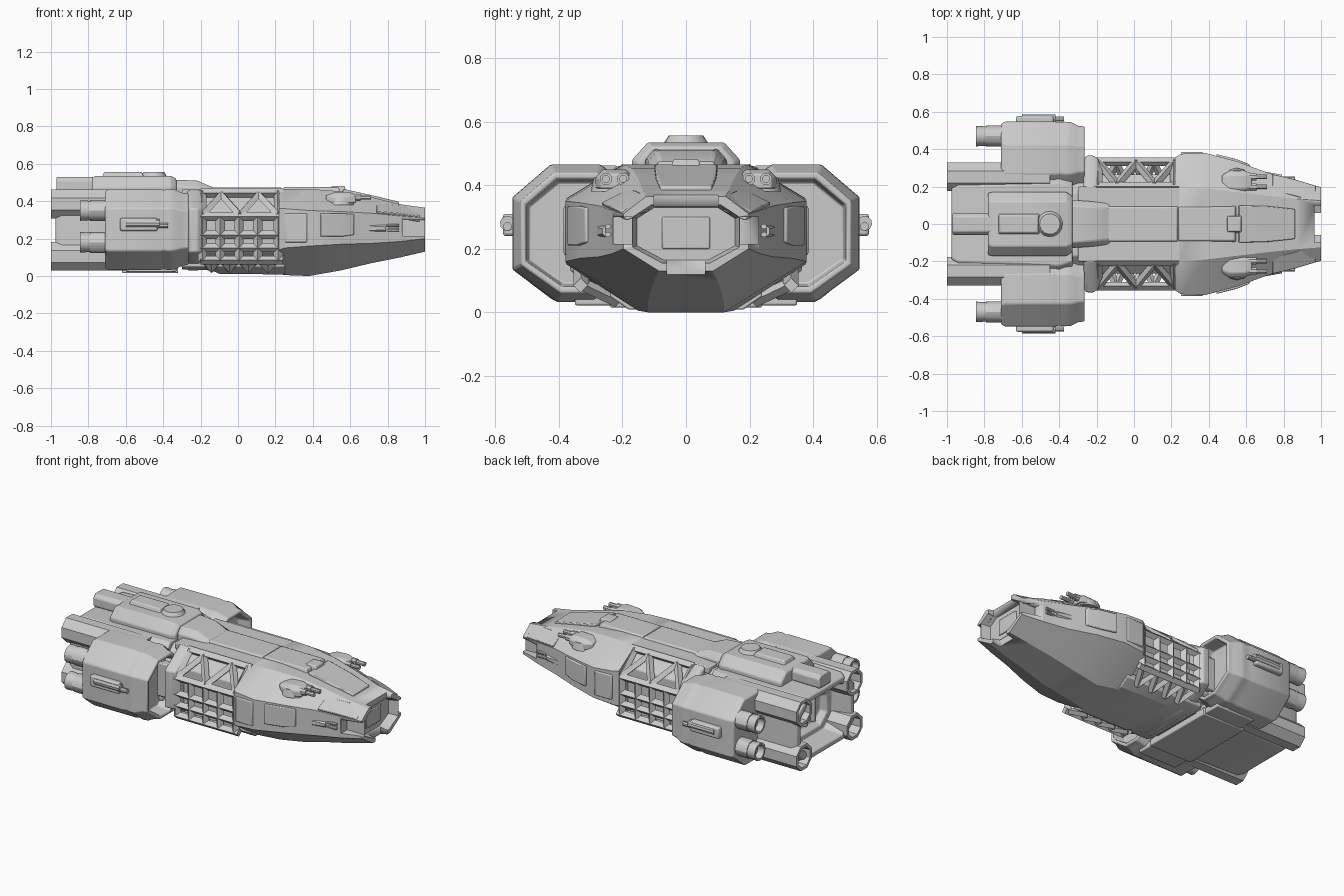
import bpy, bmesh, math
from mathutils import Vector


def finish(name, bm, bevel=0.0, angle=30):
    bmesh.ops.recalc_face_normals(bm, faces=bm.faces)
    me = bpy.data.meshes.new(name)
    bm.to_mesh(me)
    bm.free()
    ob = bpy.data.objects.new(name, me)
    bpy.context.collection.objects.link(ob)
    bpy.ops.object.select_all(action='DESELECT')
    bpy.context.view_layer.objects.active = ob
    ob.select_set(True)
    bpy.ops.object.shade_smooth_by_angle(angle=math.radians(angle))
    if bevel:
        m = ob.modifiers.new("bevel", 'BEVEL')
        m.width, m.segments, m.limit_method = bevel, 2, 'ANGLE'
    return ob


def skin(name, rings, bevel=0.0):
    """Loft through rings of points, capped at both ends."""
    bm = bmesh.new()
    vs = [[bm.verts.new(p) for p in r] for r in rings]
    n = len(rings[0])
    for a, b in zip(vs, vs[1:]):
        for i in range(n):
            bm.faces.new((a[i], a[(i + 1) % n], b[(i + 1) % n], b[i]))
    bm.faces.new(vs[0])
    bm.faces.new(vs[-1])
    return finish(name, bm, bevel)


def octo(x, w, z0, z1, a, b, zl, zu, cy=0):
    """Octagon section: side half width w, top half width a, bottom half width b."""
    h = [(a, z1), (w, zu), (w, zl), (b, z0)]
    pts = h + [(-y, z) for y, z in reversed(h)]
    return [(x, cy + y, z) for y, z in pts]


def hull(name, secs, cy=0, bevel=0.006):
    return skin(name, [octo(*s, cy=cy) for s in secs], bevel)


def box(name, x0, x1, y0, y1, z0, z1, bevel=0.006, taper=0.0):
    """Box whose top is drawn in by taper."""
    t = taper
    lo = [(x0, y0, z0), (x1, y0, z0), (x1, y1, z0), (x0, y1, z0)]
    hi = [(x0 + t, y0 + t, z1), (x1 - t, y0 + t, z1), (x1 - t, y1 - t, z1), (x0 + t, y1 - t, z1)]
    return skin(name, [lo, hi], bevel)


def rod(name, p, q, r, n=10, r2=None, bore=0.0):
    """Rod from p to q; bore hollows out the q end."""
    p, q = Vector(p), Vector(q)
    d = (q - p).normalized()
    u = d.orthogonal().normalized()
    v = d.cross(u)
    r2 = r2 or r

    def ring(c, rad):
        return [c + rad * (math.cos(t) * u + math.sin(t) * v)
                for t in [2 * math.pi * (i + 0.5) / n for i in range(n)]]
    rings = [ring(p, r), ring(q, r2)]
    if bore:
        rings += [ring(q, r2 * 0.76), ring(q - d * bore, r2 * 0.68)]
    return skin(name, rings)


# Forward hull with hollow nose mouth
nose = hull("forward_hull", [
    (0.22, .355, .01, .455, .20, .16, .14, .36),
    (0.25, .375, .005, .465, .20, .15, .15, .36),
    (0.38, .38, .0, .465, .19, .12, .16, .35),
    (0.55, .335, .03, .453, .17, .12, .17, .345),
    (0.72, .272, .07, .42, .15, .11, .175, .335),
    (0.87, .232, .10, .383, .135, .10, .185, .32),
    (1.00, .197, .13, .365, .125, .085, .20, .31),
    (1.00, .168, .155, .338, .11, .075, .205, .30),
    (0.94, .155, .165, .33, .10, .07, .21, .295)], bevel=0)
cuts = [(.88, 1.1, .17, .4, .215, .30), (.88, 1.1, -.4, -.17, .215, .30),
        (.965, 1.1, -.10, .10, .30, .5), (.95, 1.1, -.06, .06, .0, .20)]
for c in cuts:
    cutter = box("nose_notch_cutter", *c, bevel=0)
    cutter.hide_render = True
    cutter.hide_set(True)
    cutter.display_type = 'WIRE'
    m = nose.modifiers.new("notch", 'BOOLEAN')
    m.operation, m.object, m.solver = 'DIFFERENCE', cutter, 'EXACT'
box("mouth_panel", .935, .947, -.075, .075, .20, .30, .004)

# Raised panels on the forward deck
box("deck_panel", .23, .55, -.10, .10, .44, .475, taper=.012)
box("deck_hatch", .49, .58, -.05, .05, .44, .482, taper=.01)
skin("deck_slope", [[(x, -w, z), (x, w, z), (x, w, z - .04), (x, -w, z - .04)]
                    for x, w, z in [(.56, .1, .466), (.72, .095, .431), (.86, .08, .397)]], .005)

# Mid section: core, bulkhead, deck and belly
hull("mid_core", [(x, .265, .05, .44, .17, .17, .13, .35) for x in (-.4, .25)])
hull("bulkhead", [
    (-.27, .34, .03, .455, .2, .17, .13, .35), (-.255, .365, .03, .46, .2, .17, .13, .36),
    (-.215, .365, .03, .46, .2, .17, .13, .36), (-.19, .345, .04, .455, .2, .17, .13, .35)])
box("mid_deck", -.3, .25, -.20, .20, .42, .463)
box("mid_deck_ridge", -.2, .24, -.10, .10, .45, .474, taper=.01)
skin("belly", [octo(x, .24, z, .10, .2, .18, .05, .08)
               for x, z in [(-.3, .035), (-.14, .03), (-.1, .012), (.25, .008)]], .005)

# Lattice on both flanks
X = [-.19, -.095, .005, .105, .215]
for s in (1, -1):
    for z in (.085, .15, .22, .318):
        rod("lattice_rail", (-.2, s * .332, z), (.24, s * .332, z), .023, 4)
    for x in X:
        rod("lattice_post", (x, s * .33, .08), (x, s * .33, .32), .025, 4)
    for p, q in zip(X, X[1:]):
        rod("lattice_foot", (p, s * .33, .09), ((p + q) / 2, s * .215, .035), .02, 4)
        rod("lattice_foot", (q, s * .33, .09), ((p + q) / 2, s * .215, .035), .02, 4)
    rod("lattice_top_rail", (-.2, s * .2, .443), (.24, s * .2, .443), .024, 4)
    zig = [(X[0], 0), (-.09, 1), (.01, 0), (.11, 1), (X[4], 0)]
    pts = [(x, s * (.21 if t else .332), .435 if t else .325) for x, t in zig]
    for p, q in zip(pts, pts[1:]):
        rod("lattice_brace", p, q, .022, 4)
    for x in (X[0], X[4]):
        rod("lattice_end", (x, s * .332, .325), (x, s * .2, .443), .022, 4)

# Engine block with deep octagonal exhaust
hull("engine_block", [
    (-.33, .28, .035, .455, .2, .19, .12, .36), (-.40, .30, .03, .46, .22, .22, .11, .38),
    (-.94, .30, .035, .455, .2, .2, .12, .37), (-.975, .285, .05, .44, .18, .18, .13, .36),
    (-.975, .25, .08, .41, .16, .16, .15, .34), (-.86, .22, .10, .39, .14, .14, .16, .33),
    (-.86, .18, .13, .36, .11, .11, .19, .30), (-.82, .16, .15, .34, .10, .10, .20, .29)])
for y in (-.08, 0, .08):
    box("exhaust_vane", -.845, -.81, y - .012, y + .012, .16, .33, .004)
box("belly_plate", -.62, -.32, -.24, .24, .015, .06)

for s in (1, -1):
    # Corner booster tubes
    for z in (.385, .105):
        rod("booster_tube", (-.45, s * .252, z), (-1, s * .252, z), .083, 8, bore=.12)
    # Side pod with recessed front
    hull("side_pod", [
        (-.71, .19, .042, .455, .09, .08, .138, .358),
        (-.69, .20, .032, .463, .08, .06, .135, .362), (-.42, .20, .032, .465, .08, .06, .135, .362),
        (-.40, .196, .037, .46, .078, .058, .138, .36), (-.37, .20, .032, .465, .08, .06, .135, .362),
        (-.34, .198, .035, .463, .08, .06, .137, .361), (-.30, .178, .055, .445, .07, .05, .147, .352),
        (-.265, .174, .06, .44, .068, .048, .15, .35),
        (-.265, .157, .08, .42, .06, .043, .16, .338), (-.35, .148, .09, .41, .055, .04, .165, .333)],
        cy=s * .347)
    box("pod_foot", -.60, -.33, s * .28 - .07, s * .28 + .07, .022, .06)
    # Pod thrusters
    for z in (.35, .18):
        rod("pod_thruster", (-.66, s * .47, z), (-.79, s * .47, z), .056, 12)
        rod("pod_nozzle", (-.78, s * .47, z), (-.845, s * .47, z), .051, 12, .055, bore=.04)
    # Pod flank gun
    y = s * .555
    box("flank_mount", -.63, -.43, y - .022, y + .022, .24, .31, .01)
    rod("flank_gun", (-.60, s * .562, .28), (-.42, s * .562, .28), .024, 10)
    rod("flank_barrel", (-.45, s * .562, .27), (-.375, s * .562, .27), .014, 8)
    # Link between pod and bulkhead
    box("pod_link", -.36, -.24, s * .24 - .06, s * .24 + .06, .15, .36)

    # Deck turret with twin barrels
    rod("turret_base", (.55, s * .225, .38), (.55, s * .225, .425), .075, 12, .065)
    skin("turret_head", [[(x, s * .225 + sy * w, z) for sy, z in
                          [(-1, .39), (1, .39), (1, .425), (.6, h), (-.6, h), (-1, .425)]]
                         for x, w, h in [(.47, .035, .43), (.51, .06, .445), (.59, .06, .45), (.63, .045, .435)]], .005)
    for d in (-.027, .027):
        rod("turret_sleeve", (.60, s * .225 + d, .42), (.655, s * .225 + d, .42), .02, 8)
        rod("turret_barrel", (.64, s * .225 + d, .42), (.71, s * .225 + d, .42), .013, 8)
    # Small cheek guns
    rod("cheek_mount", (.70, s * .25, .255), (.79, s * .245, .255), .032, 8, .02)
    for z in (.245, .27):
        rod("cheek_barrel", (.76, s * .245, z), (.86, s * .245, z), .009, 8)
    # Hull flank armour plates
    box("flank_armour", .25, .37, s * .372 - .013, s * .372 + .013, .18, .335)
    skin("shoulder_plate", [[(x, s * (y - .04), z0), (x, s * y, z0), (x, s * y, z1), (x, s * (y - .04), z1)]
                            for x, y, z0, z1 in [(.44, .374, .21, .335), (.55, .346, .21, .335), (.62, .318, .22, .33)]], .005)
    skin("nose_brow", [[(x, s * y, z), (x, s * (y - .09), z + .045), (x, s * (y - .09), z), (x, s * (y - .02), z - .03)]
                       for x, y, z in [(.74, .268, .345), (.86, .24, .335), (.97, .207, .318)]], .004)

# Dorsal spine, stepped toward the tail
hull("spine", [(-.78, .165, .43, .525, .11, .15, .44, .475), (-.76, .17, .43, .535, .12, .15, .44, .48),
               (-.36, .17, .43, .535, .12, .15, .44, .48), (-.33, .15, .43, .52, .11, .14, .44, .475)])
hull("spine_neck", [(-.35, .13, .43, .515, .10, .12, .44, .48), (-.22, .12, .43, .51, .09, .11, .44, .475),
                    (-.13, .11, .43, .472, .08, .1, .44, .46)])
hull("spine_tail", [(-.97, .058, .45, .53, .04, .05, .46, .51), (-.75, .058, .45, .53, .04, .05, .46, .51)])
box("spine_block", -.73, -.50, -.06, .06, .52, .557, taper=.015)
rod("spine_dome", (-.45, 0, .52), (-.45, 0, .557), .078, 14, .055)
